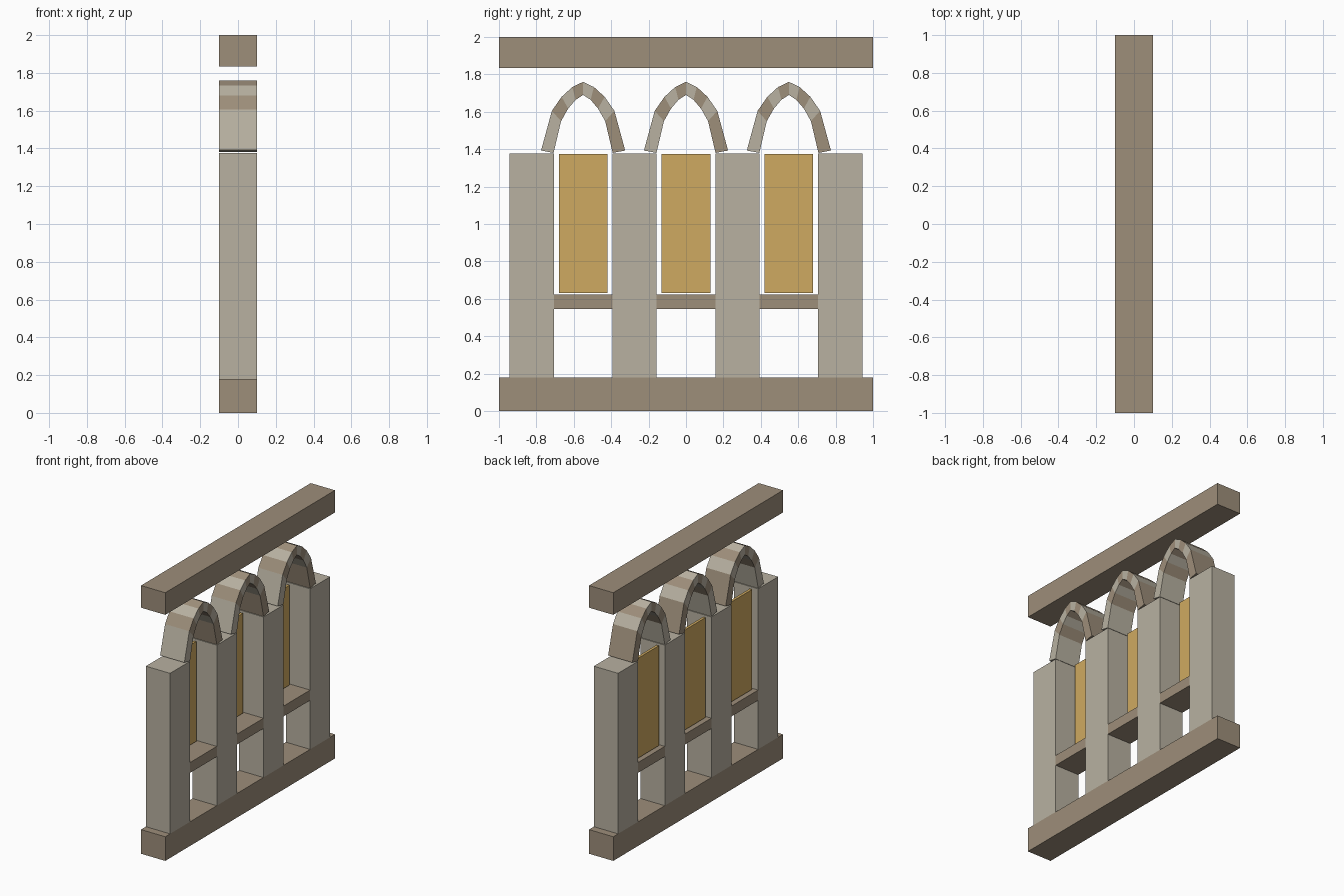
import bpy
import bmesh

cube = bpy.data.objects.get("Cube")
if cube:
    bpy.data.objects.remove(cube, do_unlink=True)

HALF = 0.1      # half depth of the whole wall
BAY = 0.55      # spacing of the arches


def material(name, srgb):
    linear = [((c / 255 + 0.055) / 1.055) ** 2.4 for c in srgb] + [1]
    mat = bpy.data.materials.new(name)
    mat.use_nodes = True
    mat.diffuse_color = linear
    bsdf = mat.node_tree.nodes["Principled BSDF"]
    bsdf.inputs["Base Color"].default_value = linear
    bsdf.inputs["Roughness"].default_value = 0.9
    return mat


pale_stone = material("pale stone", (184, 177, 161))
brown_stone = material("brown stone", (157, 142, 122))
amber_glass = material("amber glass", (207, 170, 97))


def finish(name, bm, mats):
    bmesh.ops.recalc_face_normals(bm, faces=bm.faces)
    mesh = bpy.data.meshes.new(name)
    bm.to_mesh(mesh)
    bm.free()
    for mat in mats:
        mesh.materials.append(mat)
    obj = bpy.data.objects.new(name, mesh)
    bpy.context.collection.objects.link(obj)
    return obj


def box(name, xs, ys, zs, mat):
    bm = bmesh.new()
    bmesh.ops.create_cube(bm, size=1)
    for v in bm.verts:
        for i, (lo, hi) in enumerate((xs, ys, zs)):
            v.co[i] = hi if v.co[i] > 0 else lo
    return finish(name, bm, [mat])


def arch(name, centre):
    # Half profile from springing to apex, mirrored to the other side
    outer = [(-0.225, 1.393), (-0.167, 1.605), (-0.115, 1.68), (-0.058, 1.732), (0, 1.76)]
    inner = [(-0.158, 1.38), (-0.118, 1.55), (-0.08, 1.617), (-0.04, 1.664), (0, 1.69)]
    outer += [(-y, z) for y, z in outer[-2::-1]]
    inner += [(-y, z) for y, z in inner[-2::-1]]
    bm = bmesh.new()
    # Wedge stones in alternating colours
    for i in range(len(outer) - 1):
        ring = (outer[i], outer[i + 1], inner[i + 1], inner[i])
        back, front = [[bm.verts.new((x, centre + y, z)) for y, z in ring]
                       for x in (-HALF, HALF)]
        faces = [bm.faces.new(back), bm.faces.new(front)]
        for a in range(4):
            b = (a + 1) % 4
            faces.append(bm.faces.new((back[a], back[b], front[b], front[a])))
        for face in faces:
            face.material_index = i % 2
    return finish(name, bm, [pale_stone, brown_stone])


DEPTH = (-HALF, HALF)

# Long base and top beams
box("base_beam", DEPTH, (-1, 1), (0, 0.18), brown_stone)
box("top_beam", DEPTH, (-1, 1), (1.835, 2), brown_stone)

# Pillars
for i in range(4):
    y = (i - 1.5) * BAY
    box(f"pillar_{i + 1}", DEPTH, (y - 0.118, y + 0.118), (0.18, 1.377), pale_stone)

# Sill, window pane and arch in each bay
for i in range(3):
    y = (i - 1) * BAY
    box(f"sill_{i + 1}", DEPTH, (y - 0.157, y + 0.157), (0.545, 0.622), brown_stone)
    box(f"pane_{i + 1}", (-0.07, -0.05), (y - 0.13, y + 0.13), (0.63, 1.375), amber_glass)
    arch(f"arch_{i + 1}", y)
